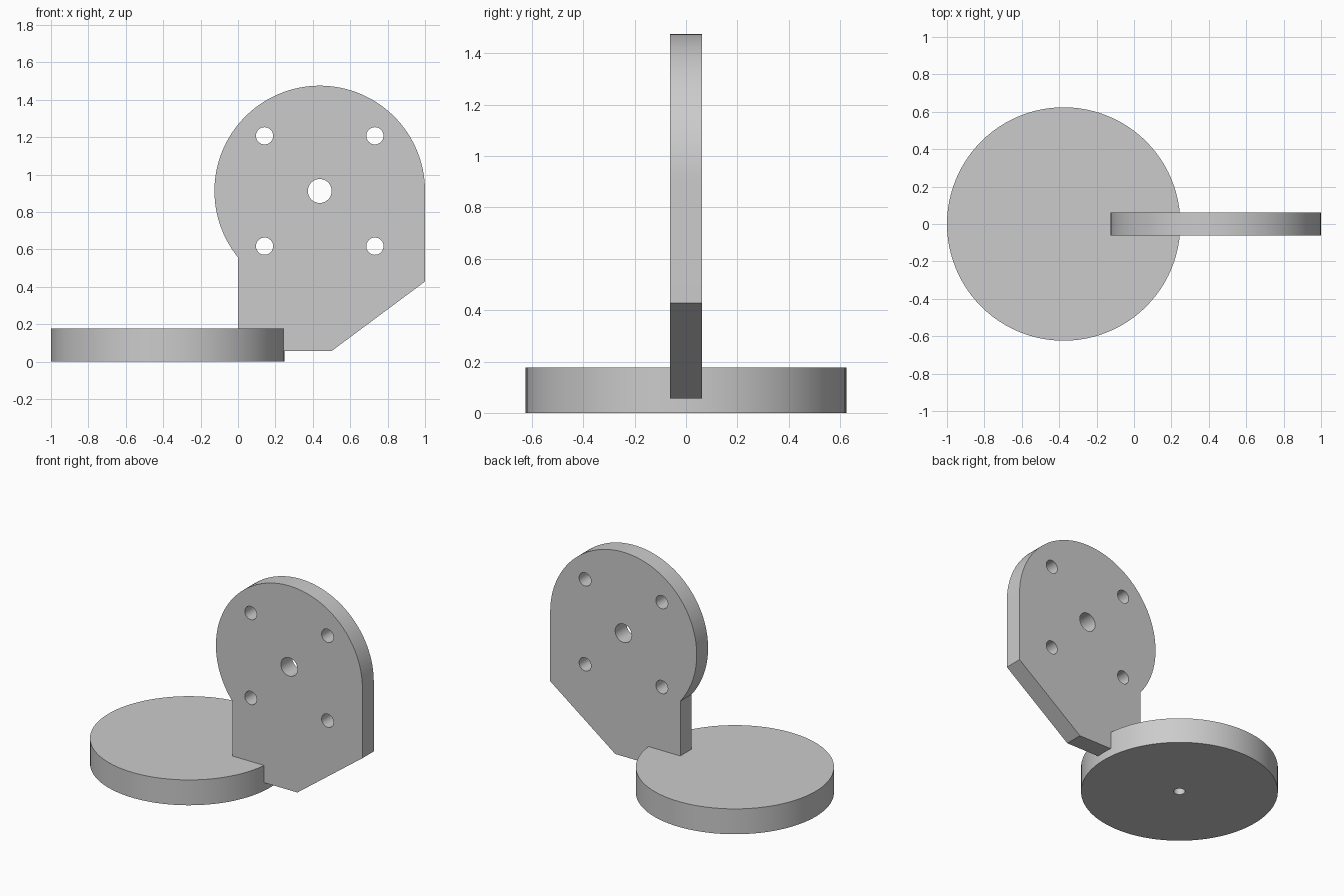
import bpy, bmesh, math
from mathutils import Matrix

if "Cube" in bpy.data.objects:
    bpy.data.objects.remove(bpy.data.objects["Cube"])

grey = bpy.data.materials.new("plain grey")
grey.diffuse_color = (0.6, 0.6, 0.6, 1)
grey.use_nodes = True
grey.node_tree.nodes["Principled BSDF"].inputs["Base Color"].default_value = grey.diffuse_color


def finish(ob):
    """Weld, fix normals, colour and shade a mesh object."""
    bm = bmesh.new()
    bm.from_mesh(ob.data)
    bmesh.ops.remove_doubles(bm, verts=bm.verts, dist=1e-4)
    bmesh.ops.recalc_face_normals(bm, faces=bm.faces)
    bm.to_mesh(ob.data)
    bm.free()
    ob.data.materials.clear()
    ob.data.materials.append(grey)
    bpy.ops.object.select_all(action='DESELECT')
    ob.select_set(True)
    bpy.context.view_layer.objects.active = ob
    bpy.ops.object.shade_smooth_by_angle(angle=math.radians(30))


def arc(cx, cz, r, a0, a1, n):
    return [(cx + r * math.cos(a0 + (a1 - a0) * i / n),
             cz + r * math.sin(a0 + (a1 - a0) * i / n)) for i in range(n + 1)]


# Round base: lathed profile with a blind centre hole underneath
R, H, HOLE_R, HOLE_D = 0.624, 0.176, 0.037, 0.12
profile = [(0, HOLE_D), (HOLE_R, HOLE_D), (HOLE_R, 0), (R, 0), (R, H), (0, H)]
bm = bmesh.new()
verts = [bm.verts.new((x, 0, z)) for x, z in profile]
edges = [bm.edges.new(pair) for pair in zip(verts, verts[1:])]
bmesh.ops.spin(bm, geom=verts + edges, cent=(0, 0, 0), axis=(0, 0, 1),
               angle=math.tau, steps=96, use_merge=True)
bmesh.ops.translate(bm, verts=bm.verts, vec=(-0.376, 0, 0))
mesh = bpy.data.meshes.new("round_base")
bm.to_mesh(mesh)
bm.free()
base = bpy.data.objects.new("round_base", mesh)
bpy.context.collection.objects.link(base)
finish(base)

# Upright plate: rounded outline, one centre bore and four bolt holes
CX, CZ, PR = 0.437, 0.912, 0.563
left = math.pi + math.acos(CX / PR)
outline = arc(CX, CZ, PR, 0, left, 72) + [(0, 0.056), (0.5, 0.056), (1.0, 0.428)]
loops = [outline, arc(CX, CZ, 0.064, 0, math.tau, 32)[:-1]]
for sx in (-1, 1):
    for sz in (-1, 1):
        loops.append(arc(CX + sx * 0.295, CZ + sz * 0.295, 0.046, 0, math.tau, 32)[:-1])

curve = bpy.data.curves.new("upright_plate", 'CURVE')
curve.dimensions = '2D'
curve.fill_mode = 'BOTH'
curve.extrude = 0.0625
for loop in loops:
    spline = curve.splines.new('POLY')
    spline.points.add(len(loop) - 1)
    for point, (x, z) in zip(spline.points, loop):
        point.co = (x, z, 0, 1)
    spline.use_cyclic_u = True
plate = bpy.data.objects.new("upright_plate", curve)
bpy.context.collection.objects.link(plate)
bpy.ops.object.select_all(action='DESELECT')
plate.select_set(True)
bpy.context.view_layer.objects.active = plate
bpy.ops.object.convert(target='MESH')
plate = bpy.context.view_layer.objects.active
plate.data.transform(Matrix.Rotation(math.pi / 2, 4, 'X'))
finish(plate)
